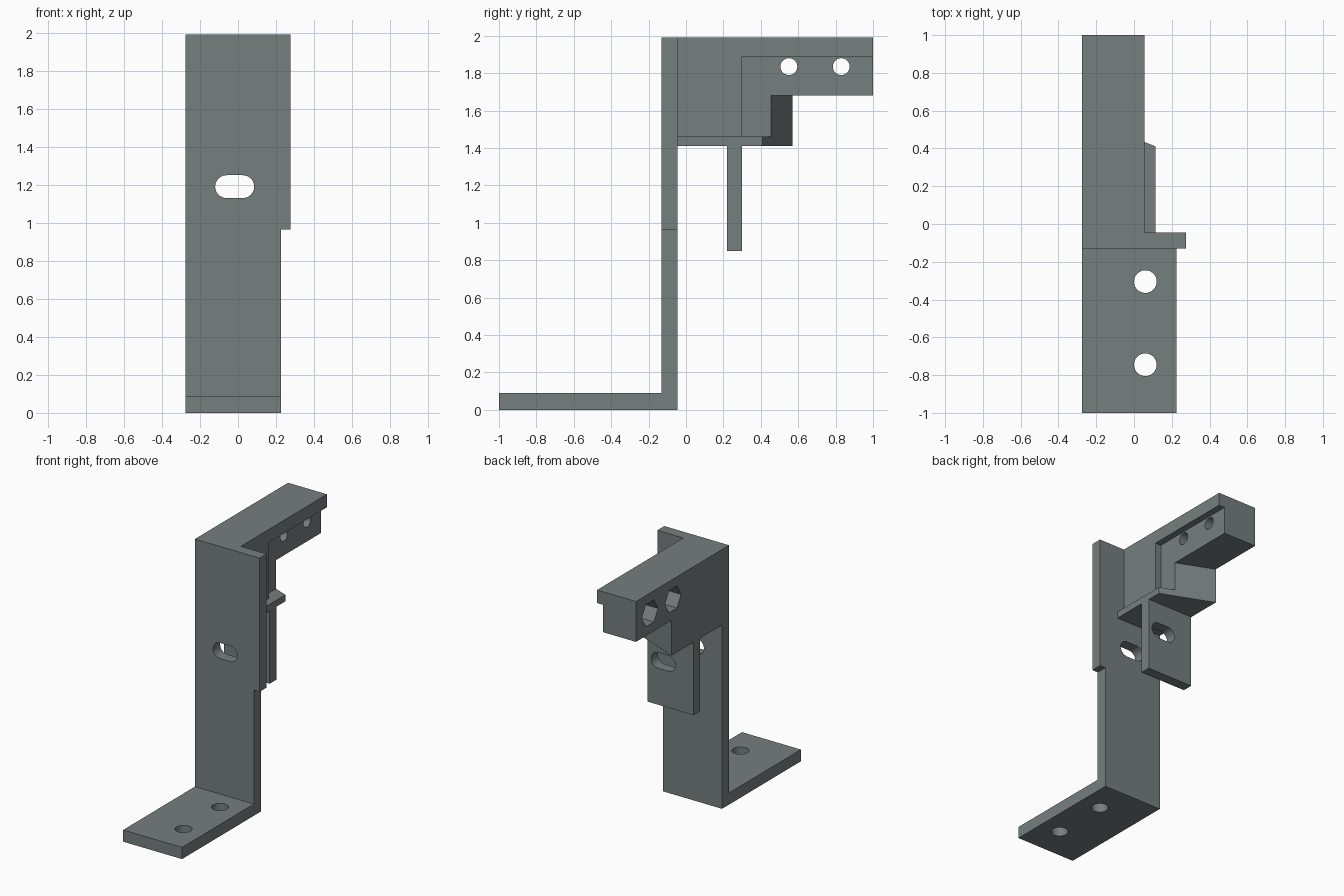
import bpy, bmesh, math

if "Cube" in bpy.data.objects:
    bpy.data.objects.remove(bpy.data.objects["Cube"])

grey = bpy.data.materials.new("slate_grey")
grey.diffuse_color = (0.18, 0.21, 0.21, 1)
grey.use_nodes = True
grey.node_tree.nodes["Principled BSDF"].inputs["Base Color"].default_value = grey.diffuse_color


def prism(name, pts, axis, lo, hi):
    """Extrude a 2D profile along an axis: x uses (y, z), y uses (x, z), z uses (x, y)."""
    def place(p, d):
        return {"x": (d, p[0], p[1]), "y": (p[0], d, p[1]), "z": (p[0], p[1], d)}[axis]
    bm = bmesh.new()
    a = [bm.verts.new(place(p, lo)) for p in pts]
    b = [bm.verts.new(place(p, hi)) for p in pts]
    bm.faces.new(a)
    bm.faces.new(b[::-1])
    for i in range(len(pts)):
        j = (i + 1) % len(pts)
        bm.faces.new((a[i], b[i], b[j], a[j]))
    bmesh.ops.recalc_face_normals(bm, faces=bm.faces)
    me = bpy.data.meshes.new(name)
    bm.to_mesh(me)
    bm.free()
    me.materials.append(grey)
    ob = bpy.data.objects.new(name, me)
    bpy.context.collection.objects.link(ob)
    return ob


def rect(u0, v0, u1, v1):
    return [(u0, v0), (u1, v0), (u1, v1), (u0, v1)]


def circle(u, v, r, n=40):
    return [(u + r * math.cos(2 * math.pi * i / n), v + r * math.sin(2 * math.pi * i / n)) for i in range(n)]


def combine(target, other, op):
    mod = target.modifiers.new(op, "BOOLEAN")
    mod.operation, mod.solver, mod.object = op, "EXACT", other
    bpy.context.view_layer.objects.active = target
    bpy.ops.object.modifier_apply(modifier=mod.name)
    bpy.data.objects.remove(other)


L = -0.275          # shared left side
BACK = -0.045       # back of the upright

# foot and upright in one L profile
bracket = prism("bracket", [(-1, 0), (BACK, 0), (BACK, 1.99), (-0.13, 1.99), (-0.13, 0.09), (-1, 0.09)],
                "x", L, 0.225)

parts = [
    # wider upper part of the upright
    prism("upright_ear", rect(-0.13, 0.965, BACK, 1.99), "x", 0.225, 0.275),
    # arm: top flange, wall, recessed bar
    prism("arm_flange", rect(L, BACK, 0.055, 1), "z", 1.89, 1.99),
    prism("arm_wall", rect(L, BACK, 0.055, 0.30), "z", 1.46, 1.89),
    prism("arm_bar", rect(L, 0.30, 0.005, 1), "z", 1.68, 1.89),
    # slanted block and shelf under the arm
    prism("slanted_block", [(L, 0.30), (0.005, 0.30), (0.005, 0.455), (L, 0.57)], "z", 1.46, 1.68),
    prism("shelf", [(L, BACK), (0.115, BACK), (0.115, 0.41), (0.005, 0.455), (L, 0.57)], "z", 1.41, 1.46),
    # hanging tab
    prism("hanging_tab", rect(L, 0.22, 0.115, 0.30), "z", 0.85, 1.41),
]
for p in parts:
    combine(bracket, p, "UNION")

# slot through upright and tab
r, n = 0.06, 20
slot = []
for cx, start in ((0.025, -math.pi / 2), (-0.06, math.pi / 2)):
    slot += [(cx + r * math.cos(start + math.pi * i / n), 1.19 + r * math.sin(start + math.pi * i / n))
             for i in range(n + 1)]
cutters = [prism("slot_cutter", slot, "y", -0.3, 0.5)]
# foot holes
for y in (-0.305, -0.745):
    cutters.append(prism("foot_hole_cutter", circle(0.06, y, 0.06), "z", -0.1, 0.2))
# bolt holes with hexagonal nut pockets
for y in (0.55, 0.83):
    cutters.append(prism("bolt_hole_cutter", circle(y, 1.835, 0.045), "x", -0.4, 0.03))
    cutters.append(prism("nut_pocket_cutter", circle(y, 1.835, 0.0975, 6), "x", -0.4, L + 0.17))
for c in cutters:
    combine(bracket, c, "DIFFERENCE")

# merge coplanar faces, then smooth the round holes only
bm = bmesh.new()
bm.from_mesh(bracket.data)
bmesh.ops.remove_doubles(bm, verts=bm.verts, dist=1e-4)
bmesh.ops.dissolve_limit(bm, angle_limit=0.01, verts=bm.verts, edges=bm.edges)
bm.to_mesh(bracket.data)
bm.free()
bracket.select_set(True)
bpy.context.view_layer.objects.active = bracket
bpy.ops.object.shade_smooth_by_angle(angle=math.radians(30))
